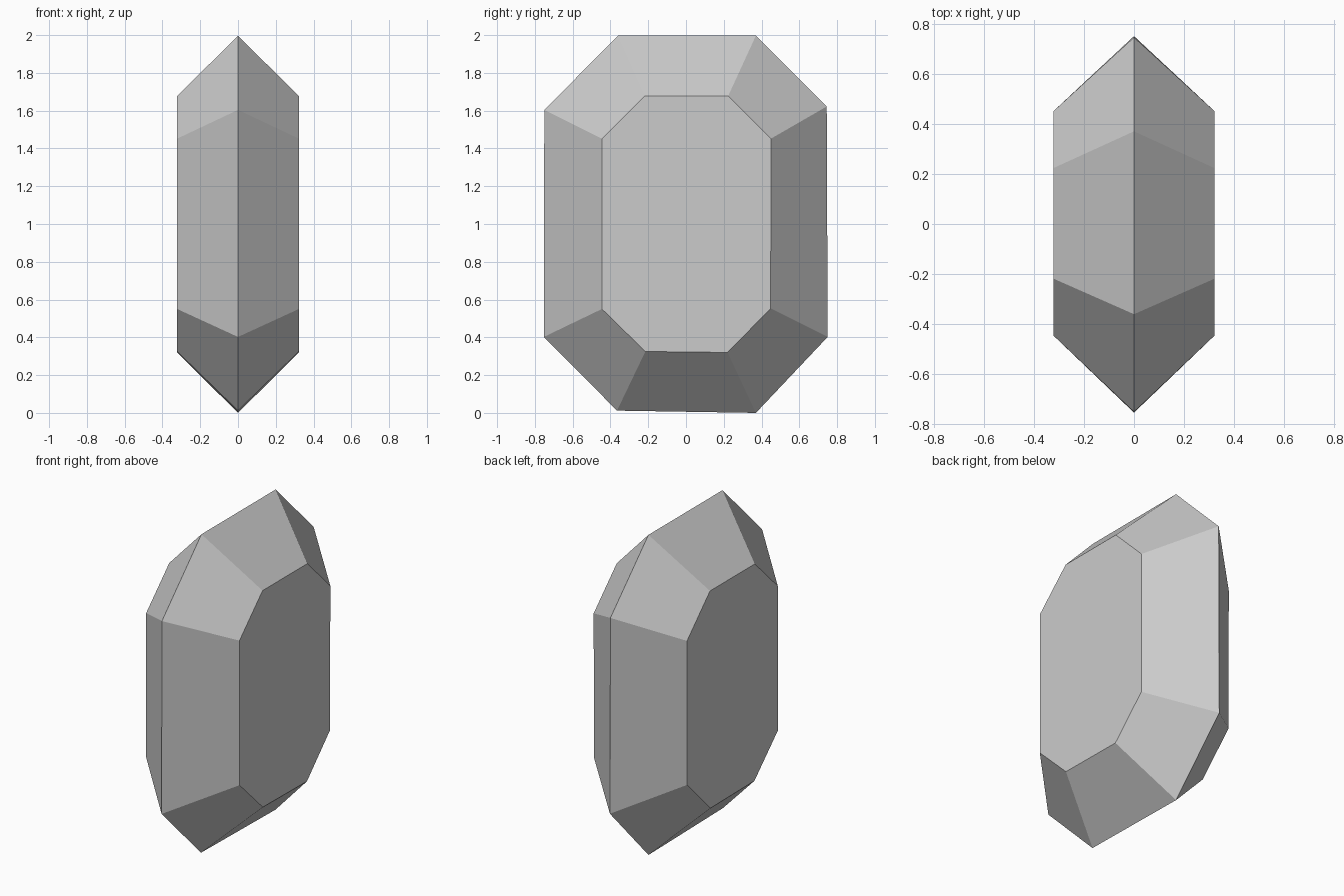
import bpy
import bmesh

if "Cube" in bpy.data.objects:
    bpy.data.objects.remove(bpy.data.objects["Cube"])

# Octagonal outlines as (y, z): the wide middle girdle and the flat table facets
GIRDLE = [(-0.365, 0.015), (0.37, 0.003), (0.75, 0.405), (0.745, 1.625),
          (0.37, 2.0), (-0.36, 2.0), (-0.75, 1.607), (-0.753, 0.405)]
TABLE = [(-0.215, 0.328), (0.22, 0.323), (0.448, 0.556), (0.45, 1.455),
         (0.223, 1.68), (-0.218, 1.68), (-0.445, 1.455), (-0.445, 0.553)]
HALF_DEPTH = 0.322

bm = bmesh.new()


def ring(outline, x):
    return [bm.verts.new((x, y, z)) for y, z in outline]


# Sloping facets and a table on each side of the shared girdle
girdle = ring(GIRDLE, 0)
for side in (-1, 1):
    table = ring(TABLE, side * HALF_DEPTH)
    bm.faces.new(table)
    for i in range(8):
        j = (i + 1) % 8
        bm.faces.new((girdle[i], girdle[j], table[j], table[i]))

bmesh.ops.recalc_face_normals(bm, faces=bm.faces)
mesh = bpy.data.meshes.new("cut_gem")
bm.to_mesh(mesh)
bm.free()
gem = bpy.data.objects.new("cut_gem", mesh)
bpy.context.collection.objects.link(gem)
# Rest on the ground
gem.location.z = -min(v.co.z for v in mesh.vertices)
